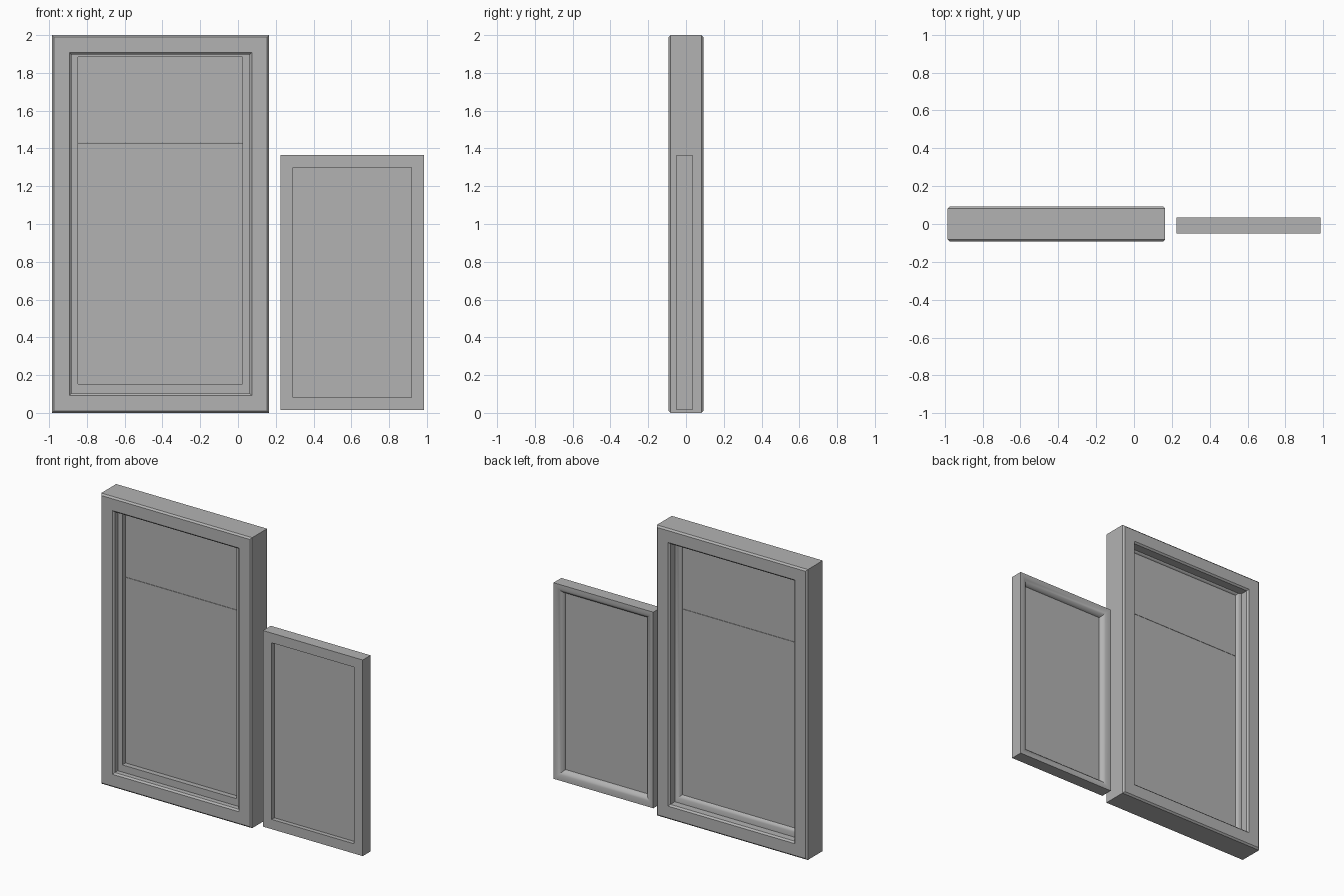
import bpy
import bmesh
from math import sin, cos, pi, radians

cube = bpy.data.objects.get("Cube")
if cube:
    bpy.data.objects.remove(cube, do_unlink=True)

grey = bpy.data.materials.new("plain grey")
grey.use_nodes = True
colour = (0.45, 0.45, 0.45, 1)
grey.diffuse_color = colour
grey.node_tree.nodes["Principled BSDF"].inputs["Base Color"].default_value = colour


def finish(name, bm, angle):
    bmesh.ops.recalc_face_normals(bm, faces=bm.faces)
    mesh = bpy.data.meshes.new(name)
    bm.to_mesh(mesh)
    bm.free()
    mesh.materials.append(grey)
    obj = bpy.data.objects.new(name, mesh)
    bpy.context.collection.objects.link(obj)
    bpy.ops.object.select_all(action="DESELECT")
    obj.select_set(True)
    bpy.context.view_layer.objects.active = obj
    bpy.ops.object.shade_smooth_by_angle(angle=radians(angle))


def mitred_ring(name, rect, profile, angle=30):
    """Sweep a closed (inset, y) profile round a rectangle with mitred corners."""
    x0, x1, z0, z1 = rect
    bm = bmesh.new()
    loops = []
    for x, z, sx, sz in ((x0, z0, 1, 1), (x1, z0, -1, 1), (x1, z1, -1, -1), (x0, z1, 1, -1)):
        loops.append([bm.verts.new((x + sx * d, y, z + sz * d)) for d, y in profile])
    n = len(profile)
    for c in range(4):
        a, b = loops[c], loops[(c + 1) % 4]
        for i in range(n):
            j = (i + 1) % n
            bm.faces.new((a[i], a[j], b[j], b[i]))
    finish(name, bm, angle)


def pane(name, x0, x1, z0, z1, y0, y1):
    bm = bmesh.new()
    bmesh.ops.create_cube(bm, size=1)
    for v in bm.verts:
        v.co = (x1 if v.co.x > 0 else x0, y1 if v.co.y > 0 else y0, z1 if v.co.z > 0 else z0)
    finish(name, bm, 30)


def sash_profile(width, front, back, glass):
    """Square front, rounded moulding falling to the glass at the back."""
    points = [(0, front), (width, front), (width, glass)]
    for i in range(1, 7):
        t = i / 6 * pi / 2
        points.append((width * (0.15 + 0.85 * cos(t)), glass + (back - glass) * sin(t)))
    return points + [(0, back)]


# Outer casing with chamfered edges
D, B, W = 0.092, 0.011, 0.103
casing = [(B, -D), (W - B, -D), (W, -D + B), (W, D - B), (W - B, D), (B, D), (0, D - B), (0, -D + B)]
mitred_ring("window_casing", (-0.985, 0.165, 0, 2), [(d, y) for d, y in casing])

# Fixed sash inside the casing, with its glass in two lights
mitred_ring("fixed_sash", (-0.93, 0.105, 0.07, 1.965),
            sash_profile(0.082, -0.048, 0.035, 0.002))
pane("lower_glass", -0.86, 0.03, 0.14, 1.43, -0.012, 0.006)
pane("upper_glass", -0.86, 0.03, 1.432, 1.9, -0.012, 0.006)

# Loose sash standing beside the casing
mitred_ring("loose_sash", (0.225, 0.985, 0.015, 1.365),
            sash_profile(0.067, -0.05, 0.035, -0.01))
pane("loose_glass", 0.28, 0.93, 0.055, 1.32, -0.02, -0.004)
